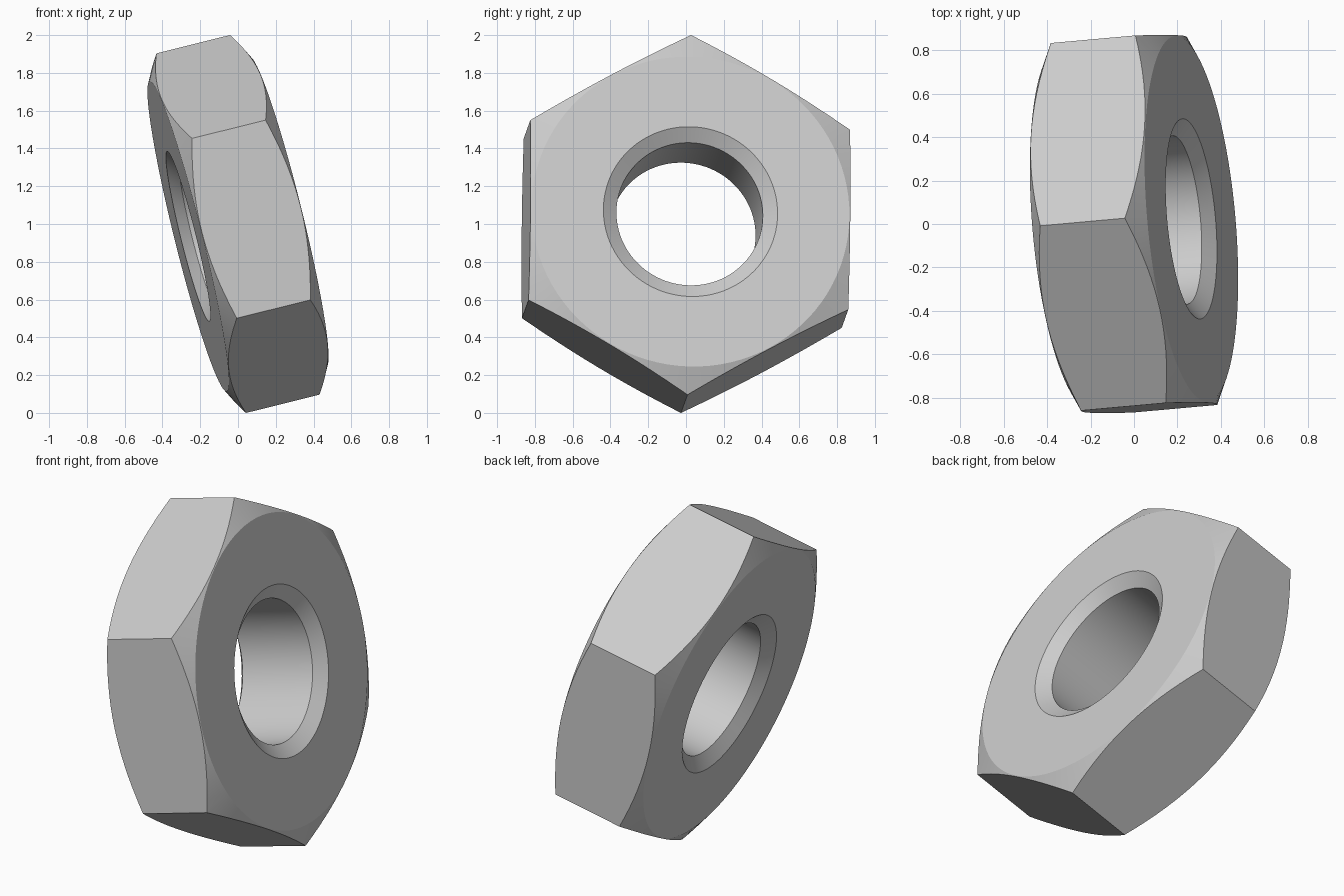
import bpy, bmesh, math
from mathutils import Vector, Matrix

if "Cube" in bpy.data.objects:
    bpy.data.objects.remove(bpy.data.objects["Cube"], do_unlink=True)

# Dimensions in the nut's own frame, with its axis along local z
CORNER = 0.981        # centre to hexagon corner
EDGE = 0.2015         # half length of a corner edge
FACE_R, FACE_H = 0.845, 0.273
SINK_R, BORE_R, BORE_H = 0.463, 0.389, 0.22

steel = bpy.data.materials.new("steel grey")
steel.use_nodes = True
colour = (0.6, 0.6, 0.6, 1)
steel.diffuse_color = colour
steel.node_tree.nodes["Principled BSDF"].inputs["Base Color"].default_value = colour


def lathe(name, profile, sides, ring):
    """Turn (radius, height) points around z; ring closes the profile, else caps are added."""
    bm = bmesh.new()
    loops = [[bm.verts.new((r * math.cos(2 * math.pi * i / sides),
                            r * math.sin(2 * math.pi * i / sides), h))
              for i in range(sides)] for r, h in profile]
    for k in range(len(loops) - (not ring)):
        a, b = loops[k], loops[(k + 1) % len(loops)]
        for i in range(sides):
            j = (i + 1) % sides
            bm.faces.new((a[i], a[j], b[j], b[i]))
    if not ring:
        bm.faces.new(loops[0])
        bm.faces.new(loops[-1])
    bmesh.ops.recalc_face_normals(bm, faces=bm.faces)
    mesh = bpy.data.meshes.new(name)
    bm.to_mesh(mesh)
    bm.free()
    mesh.materials.append(steel)
    obj = bpy.data.objects.new(name, mesh)
    bpy.context.collection.objects.link(obj)
    return obj


# Hexagonal bar
nut = lathe("hex_nut", [(CORNER, -0.5), (CORNER, 0.5)], 6, False)

# Turned blank: chamfered rim, flat faces, countersinks and bore
rim_r = 1.1
rim_h = EDGE - (rim_r - CORNER) * (FACE_H - EDGE) / (CORNER - FACE_R)
half = [(rim_r, rim_h), (FACE_R, FACE_H), (SINK_R, FACE_H), (BORE_R, BORE_H)]
blank = lathe("turned_blank", half + [(r, -h) for r, h in reversed(half)], 96, True)
blank.hide_render = True

# Keep the part shared by the bar and the blank
cut = nut.modifiers.new("chamfer and bore", "BOOLEAN")
cut.operation = "INTERSECT"
cut.solver = "EXACT"
cut.object = blank
bpy.ops.object.select_all(action="DESELECT")
bpy.context.view_layer.objects.active = nut
nut.select_set(True)
bpy.ops.object.modifier_apply(modifier=cut.name)
bpy.data.objects.remove(blank, do_unlink=True)
bpy.ops.object.shade_smooth_by_angle(angle=math.radians(15))

# Tilt: local z is the bore axis, local x points to the top corner
axis = Vector((0.967, 0.087, 0.24)).normalized()
top = Vector((-0.23, 0.01, 0.955))
top = (top - axis * top.dot(axis)).normalized()
side = axis.cross(top)
turn = Matrix((top, side, axis)).transposed().to_4x4()
nut.matrix_world = Matrix.Translation((0, 0, 1)) @ turn
